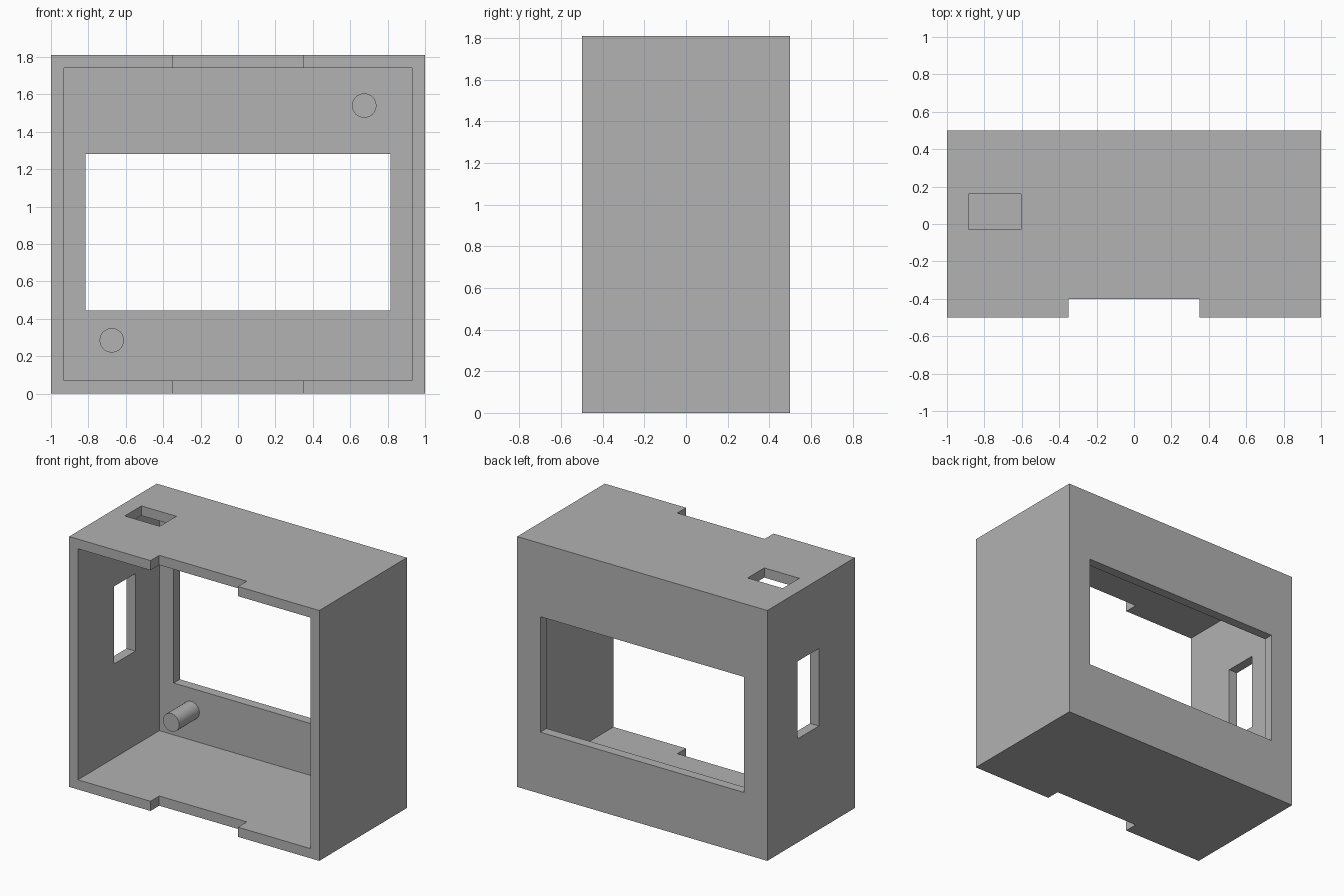
import bpy
import math

cube = bpy.data.objects.get("Cube")
if cube:
    bpy.data.objects.remove(cube, do_unlink=True)

WIDTH, DEPTH, HEIGHT, WALL = 2.0, 1.0, 1.81, 0.07
X, Y = WIDTH / 2, DEPTH / 2
OVER = 0.1  # overshoot so cutters pass cleanly through the walls

grey = bpy.data.materials.new("plain grey")
grey.use_nodes = True
grey.diffuse_color = (0.445, 0.445, 0.445, 1)
grey.node_tree.nodes["Principled BSDF"].inputs["Base Color"].default_value = grey.diffuse_color


def box(name, x, y, z):
    """Box spanning the given (low, high) ranges."""
    bpy.ops.mesh.primitive_cube_add(size=1, location=[sum(r) / 2 for r in (x, y, z)])
    obj = bpy.context.object
    obj.name = name
    obj.scale = [r[1] - r[0] for r in (x, y, z)]
    bpy.ops.object.transform_apply(location=True, rotation=False, scale=True)
    return obj


def cut(target, name, x, y, z):
    """Subtract a box from the target."""
    cutter = box(name, x, y, z)
    cutter.hide_render = True
    mod = target.modifiers.new(name, "BOOLEAN")
    mod.operation = "DIFFERENCE"
    mod.solver = "EXACT"
    mod.object = cutter
    bpy.context.view_layer.objects.active = target
    bpy.ops.object.modifier_apply(modifier=mod.name)
    bpy.data.objects.remove(cutter, do_unlink=True)


# Housing: open at the front, closed by a back panel
housing = box("housing", (-X, X), (-Y, Y), (0, HEIGHT))
cut(housing, "cavity", (WALL - X, X - WALL), (-Y - OVER, Y - WALL), (WALL, HEIGHT - WALL))

# Display window in the back panel
cut(housing, "back_window", (-0.815, 0.815), (Y - WALL - OVER, Y + OVER), (0.445, 1.28))

# Notches in the front edges of the top and bottom
cut(housing, "edge_notches", (-0.35, 0.35), (-Y - OVER, -0.4), (-OVER, HEIGHT + OVER))

# Port in the top and slot in the right-hand wall
cut(housing, "top_port", (-0.885, -0.605), (-0.03, 0.16), (HEIGHT - WALL - OVER, HEIGHT + OVER))
cut(housing, "side_slot", (-X - OVER, -X + WALL + OVER), (-0.09, 0.155), (0.75, 1.31))
housing.data.materials.clear()
housing.data.materials.append(grey)

# Mounting pegs standing on the inside of the back panel
PEG_FRONT, PEG_BACK = 0.2, Y - WALL / 2
for name, x, z in (("lower_right_peg", -0.675, 0.285), ("upper_left_peg", 0.675, 1.54)):
    bpy.ops.mesh.primitive_cylinder_add(
        vertices=48, radius=0.065, depth=PEG_BACK - PEG_FRONT,
        location=(x, (PEG_FRONT + PEG_BACK) / 2, z), rotation=(math.pi / 2, 0, 0))
    peg = bpy.context.object
    peg.name = name
    peg.data.materials.append(grey)
    bpy.ops.object.shade_smooth_by_angle(angle=math.radians(30))
